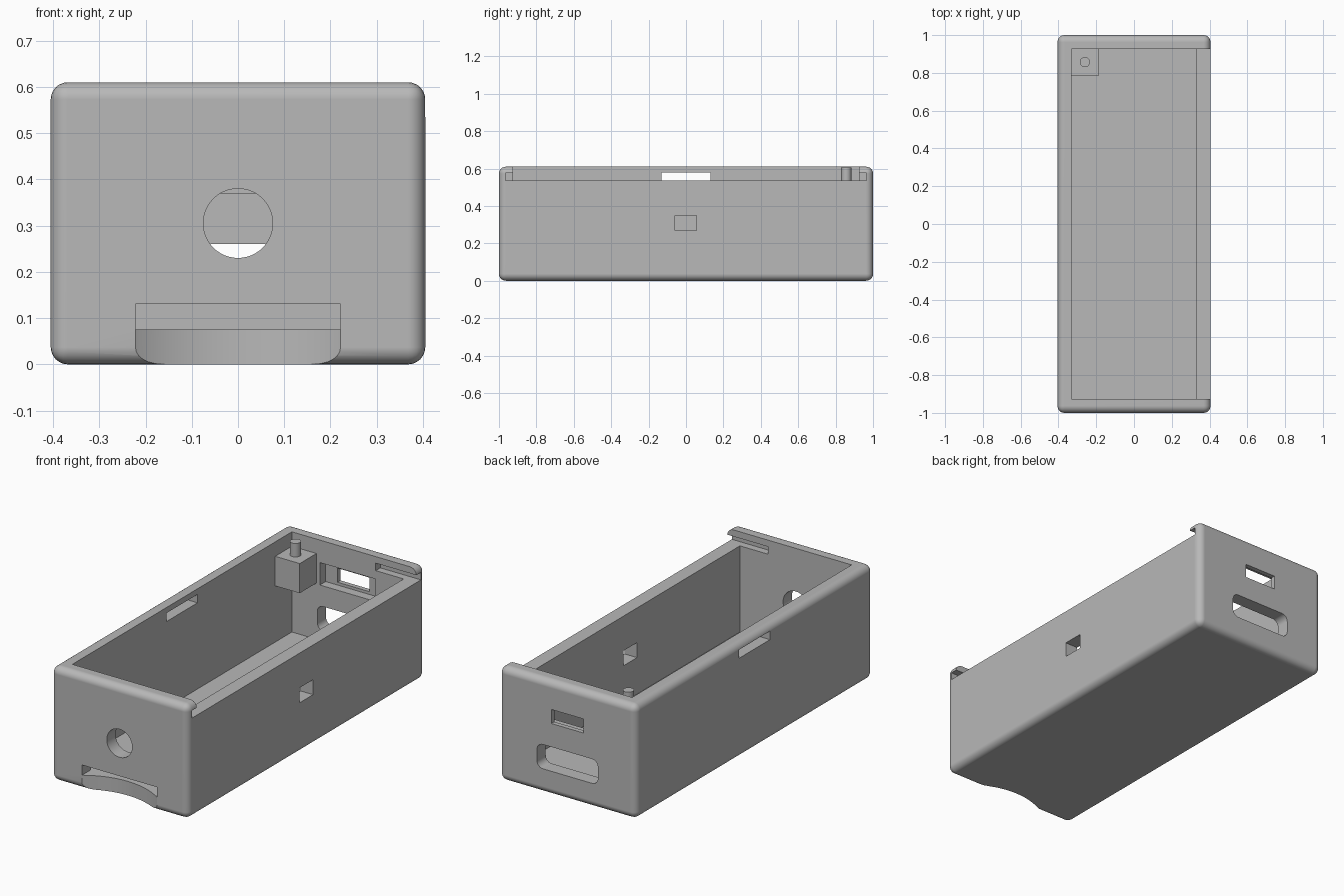
import bpy
import bmesh
from math import radians
from mathutils import Matrix, Vector

if "Cube" in bpy.data.objects:
    bpy.data.objects.remove(bpy.data.objects["Cube"], do_unlink=True)

GREY = (0.48, 0.48, 0.48, 1)
grey = bpy.data.materials.new("light grey plastic")
grey.use_nodes = True
grey.diffuse_color = GREY
grey.node_tree.nodes["Principled BSDF"].inputs["Base Color"].default_value = GREY

# Overall measures
W, L, H = 0.405, 1.0, 0.61      # half width, half length, height
IX, IY = 0.33, 0.926            # inner half width and half length
FLOOR, RIM = 0.075, 0.535       # floor top, lowered rim


def finish(name, bm):
    bmesh.ops.recalc_face_normals(bm, faces=bm.faces)
    mesh = bpy.data.meshes.new(name)
    bm.to_mesh(mesh)
    bm.free()
    mesh.materials.append(grey)
    obj = bpy.data.objects.new(name, mesh)
    bpy.context.collection.objects.link(obj)
    return obj


def box(name, x, y, z, radius=0, axis=None):
    """Box from (min, max) ranges; rounds all edges, or those along one axis."""
    lo, hi = Vector((x[0], y[0], z[0])), Vector((x[1], y[1], z[1]))
    bm = bmesh.new()
    bmesh.ops.create_cube(bm, size=1)
    for v in bm.verts:
        v.co = Vector(a + (b - a) * (c + 0.5) for a, b, c in zip(lo, hi, v.co))
    if radius:
        edges = [e for e in bm.edges if axis is None
                 or abs((e.verts[0].co - e.verts[1].co).normalized()[axis]) > 0.9]
        bmesh.ops.bevel(bm, geom=edges, offset=radius, segments=6, profile=0.5,
                        affect='EDGES')
    return finish(name, bm)


def cylinder(name, centre, radius, depth, along_y=False, sides=48):
    turn = Matrix.Rotation(radians(90), 4, 'X') if along_y else Matrix()
    bm = bmesh.new()
    bmesh.ops.create_cone(bm, cap_ends=True, segments=sides, radius1=radius,
                          radius2=radius, depth=depth,
                          matrix=Matrix.Translation(centre) @ turn)
    return finish(name, bm)


def activate(obj):
    bpy.ops.object.select_all(action='DESELECT')
    obj.select_set(True)
    bpy.context.view_layer.objects.active = obj


def cut(target, cutter):
    activate(target)
    mod = target.modifiers.new("cut", 'BOOLEAN')
    mod.operation = 'DIFFERENCE'
    mod.solver = 'EXACT'
    mod.object = cutter
    bpy.ops.object.modifier_apply(modifier=mod.name)
    bpy.data.objects.remove(cutter, do_unlink=True)


# Rounded case, hollowed from the top
case = box("case", (-W, W), (-L, L), (0, H), 0.037)
cut(case, box("cavity", (-IX, IX), (-IY, IY), (FLOOR, 1)))

# Lowered side rim and lid grooves in both end walls
cut(case, box("lid_opening", (IX - 0.05, 1), (-IY, IY), (RIM, 1)))
for s in (-1, 1):
    ys = sorted((s * (IY - 0.03), s * 0.965))
    cut(case, box("lid_groove", (0.165, 1), ys, (RIM, 0.575)))

# Side wall openings: latch slot and square port
cut(case, box("latch_slot", (-0.5, -0.25), (-0.13, 0.13), (RIM, 0.58)))
cut(case, box("side_port", (0.25, 0.5), (-0.058, 0.055), (0.27, 0.35)))

# Front wall: round hole, flat slot and finger scoop below it
cut(case, cylinder("round_hole", (0, -L, 0.305), 0.075, 0.3, along_y=True))
cut(case, box("front_slot", (-0.222, 0.222), (-1.1, -0.88), (FLOOR, 0.13)))
SCOOP_R, SCOOP_DEPTH = 0.387, 0.07
cut(case, cylinder("finger_scoop", (0, -L - SCOOP_R + SCOOP_DEPTH, FLOOR - 0.1),
                   SCOOP_R, 0.2, sides=128))

# Back wall: rounded slot, plus a small window in an inner pocket
cut(case, box("back_slot", (-0.18, 0.18), (0.85, 1.1), (0.13, 0.26), 0.035, axis=1))
cut(case, box("back_pocket", (-0.165, 0.165), (0.85, 0.975), (0.37, 0.49)))
cut(case, box("back_window", (-0.095, 0.095), (0.85, 1.1), (0.385, 0.46)))

# Corner mount with its peg
mount = box("corner_mount", (-IX - 0.01, -0.185), (0.785, IY + 0.01), (0.375, 0.533))
peg = cylinder("mount_peg", (-0.26, 0.857, 0.565), 0.027, 0.08, sides=32)

for obj in (case, mount, peg):
    activate(obj)
    bpy.ops.object.shade_smooth_by_angle(angle=radians(30))
weighted = case.modifiers.new("even shading", 'WEIGHTED_NORMAL')
weighted.keep_sharp = True
